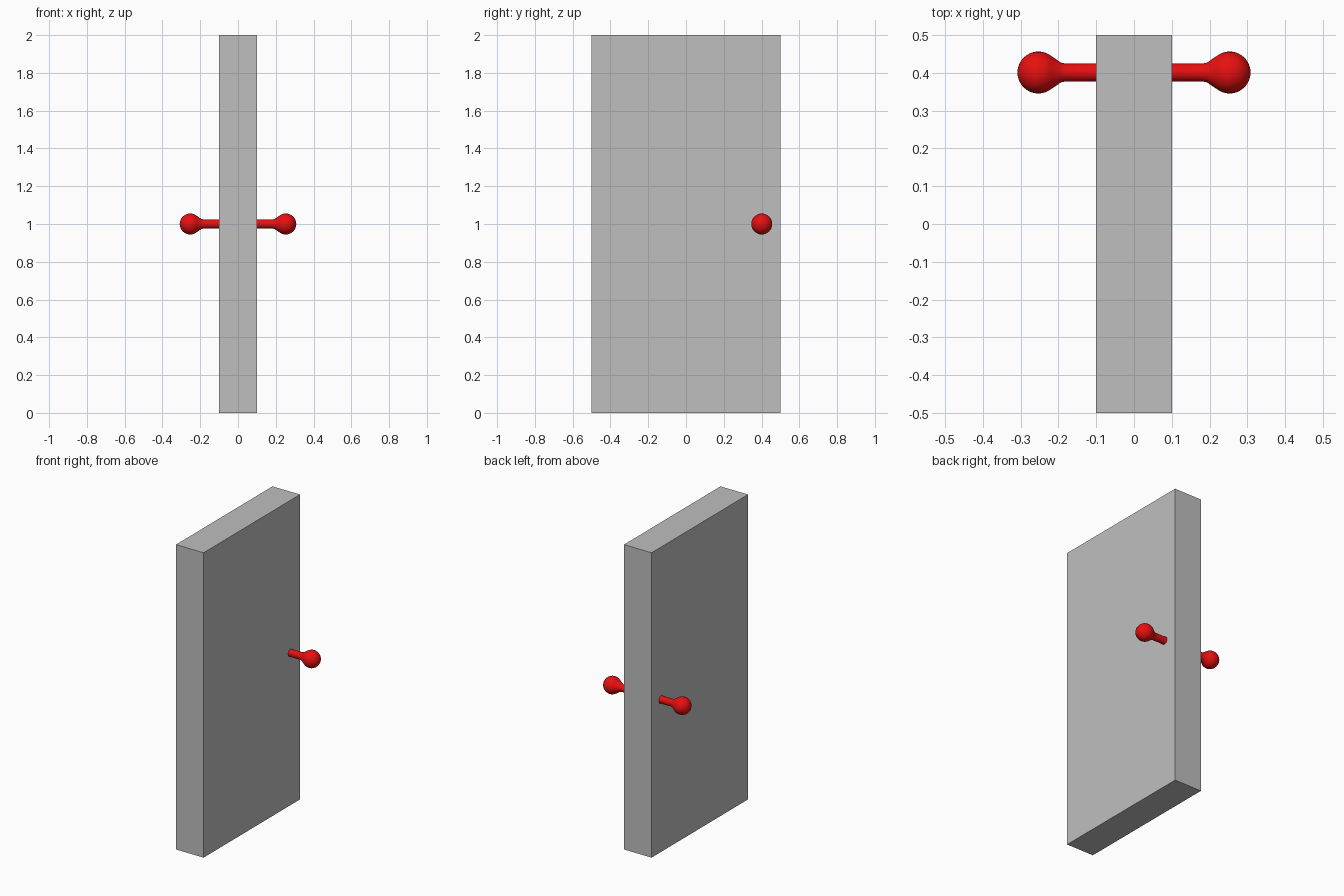
import bpy
import bmesh
from math import sin, cos, pi, radians
from mathutils import Matrix, Vector

cube = bpy.data.objects.get("Cube")
if cube:
    bpy.data.objects.remove(cube, do_unlink=True)


def make_material(name, rgb):
    mat = bpy.data.materials.new(name)
    mat.use_nodes = True
    mat.diffuse_color = (*rgb, 1)
    mat.node_tree.nodes["Principled BSDF"].inputs["Base Color"].default_value = (*rgb, 1)
    return mat


def add_object(name, bm, mat):
    bmesh.ops.recalc_face_normals(bm, faces=bm.faces)
    mesh = bpy.data.meshes.new(name)
    bm.to_mesh(mesh)
    bm.free()
    mesh.materials.append(mat)
    obj = bpy.data.objects.new(name, mesh)
    bpy.context.collection.objects.link(obj)
    return obj


grey = make_material("door grey", (0.52, 0.52, 0.52))
red = make_material("knob red", (0.8, 0.005, 0.005))

# Door slab
bm = bmesh.new()
bmesh.ops.create_cube(bm, size=1, matrix=Matrix.Translation((0, 0, 1)) @ Matrix.Diagonal((0.2, 1, 2, 1)))
add_object("door_panel", bm, grey)

# Knob: shaft flaring into a ball, turned about the x axis
BALL_X, BALL_R = 0.253, 0.0555
START, STEPS = radians(130), 14
profile = [(0.09, 0), (0.09, 0.025), (0.11, 0.0235), (0.18, 0.0235), (0.193, 0.026)]
for i in range(STEPS + 1):
    a = START * (1 - i / STEPS)
    profile.append((BALL_X + BALL_R * cos(a), BALL_R * sin(a)))

for name, side in (("left_knob", 1), ("right_knob", -1)):
    bm = bmesh.new()
    verts = [bm.verts.new((side * x, 0.401, 1 + r)) for x, r in profile]
    edges = [bm.edges.new(pair) for pair in zip(verts, verts[1:])]
    bmesh.ops.spin(bm, geom=verts + edges, cent=Vector((0, 0.401, 1)), axis=Vector((1, 0, 0)),
                   angle=2 * pi, steps=32)
    bmesh.ops.remove_doubles(bm, verts=bm.verts, dist=0.0001)
    knob = add_object(name, bm, red)
    bpy.ops.object.select_all(action="DESELECT")
    knob.select_set(True)
    bpy.context.view_layer.objects.active = knob
    bpy.ops.object.shade_smooth_by_angle(angle=radians(50))
